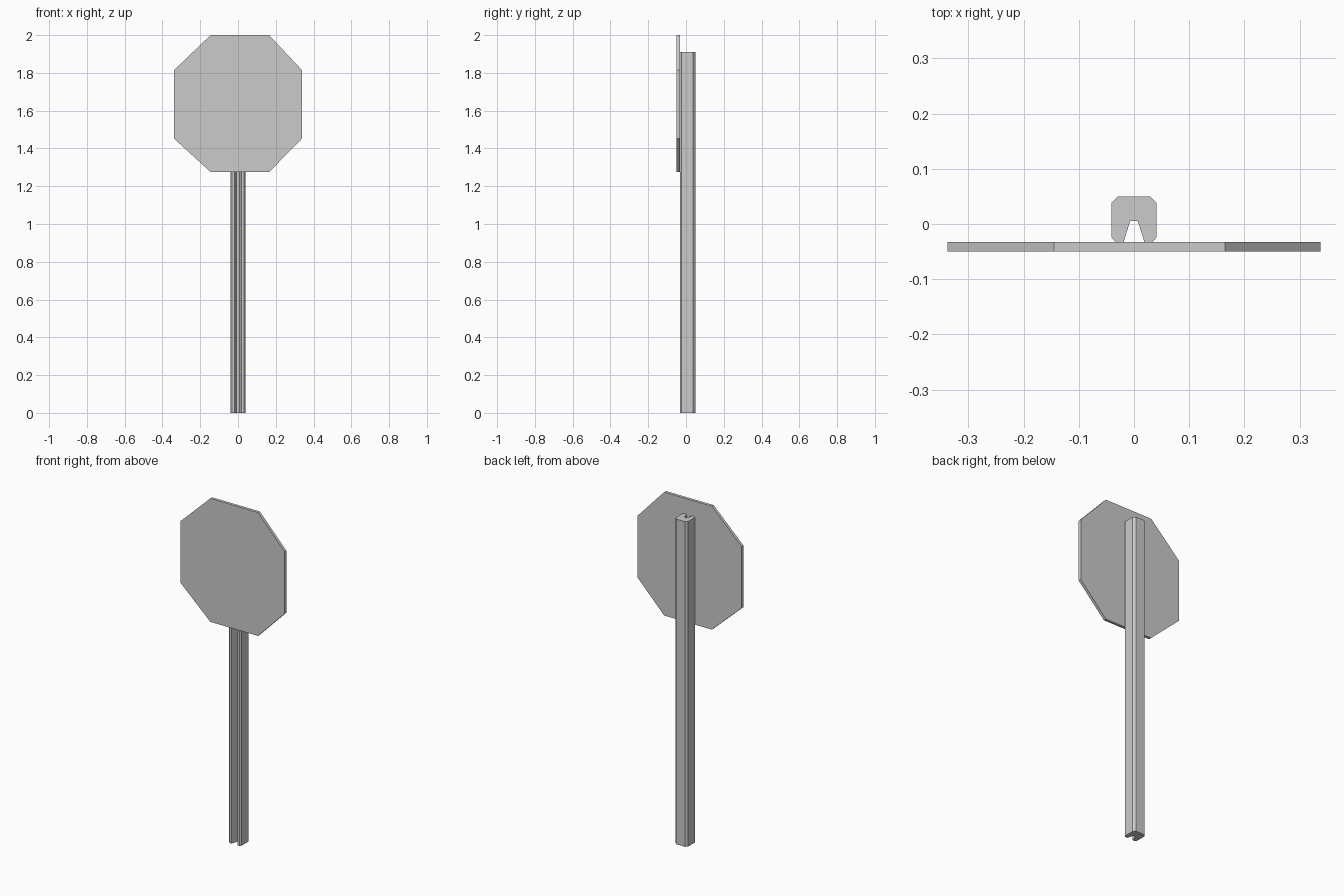
import bpy, bmesh
from mathutils import Vector

if "Cube" in bpy.data.objects:
    bpy.data.objects.remove(bpy.data.objects["Cube"])


def extrude_profile(name, points, offset):
    """Make a closed prism from a planar outline pushed along offset."""
    bm = bmesh.new()
    face = bm.faces.new([bm.verts.new(p) for p in points])
    result = bmesh.ops.extrude_face_region(bm, geom=[face], use_keep_orig=True)
    verts = [g for g in result["geom"] if isinstance(g, bmesh.types.BMVert)]
    bmesh.ops.translate(bm, verts=verts, vec=Vector(offset))
    bmesh.ops.recalc_face_normals(bm, faces=bm.faces)
    mesh = bpy.data.meshes.new(name)
    bm.to_mesh(mesh)
    bm.free()
    obj = bpy.data.objects.new(name, mesh)
    bpy.context.collection.objects.link(obj)
    return obj


# Post: chamfered channel with a tapered groove facing the sign plate
half = [(0.007, 0.005), (0.019, -0.033), (0.033, -0.033), (0.041, -0.024),
        (0.041, 0.038), (0.029, 0.05)]
section = half + [(-x, y) for x, y in reversed(half)]
extrude_profile("post", [(x, y, 0) for x, y in section], (0, 0, 1.91))

# Sign plate: slightly uneven octagon in front of the post
octagon = [(-0.145, 1.275), (0.165, 1.275), (0.338, 1.452), (0.338, 1.815),
           (0.165, 2.0), (-0.145, 2.0), (-0.338, 1.815), (-0.338, 1.452)]
extrude_profile("sign_plate", [(x, -0.05, z) for x, z in octagon], (0, 0.017, 0))
